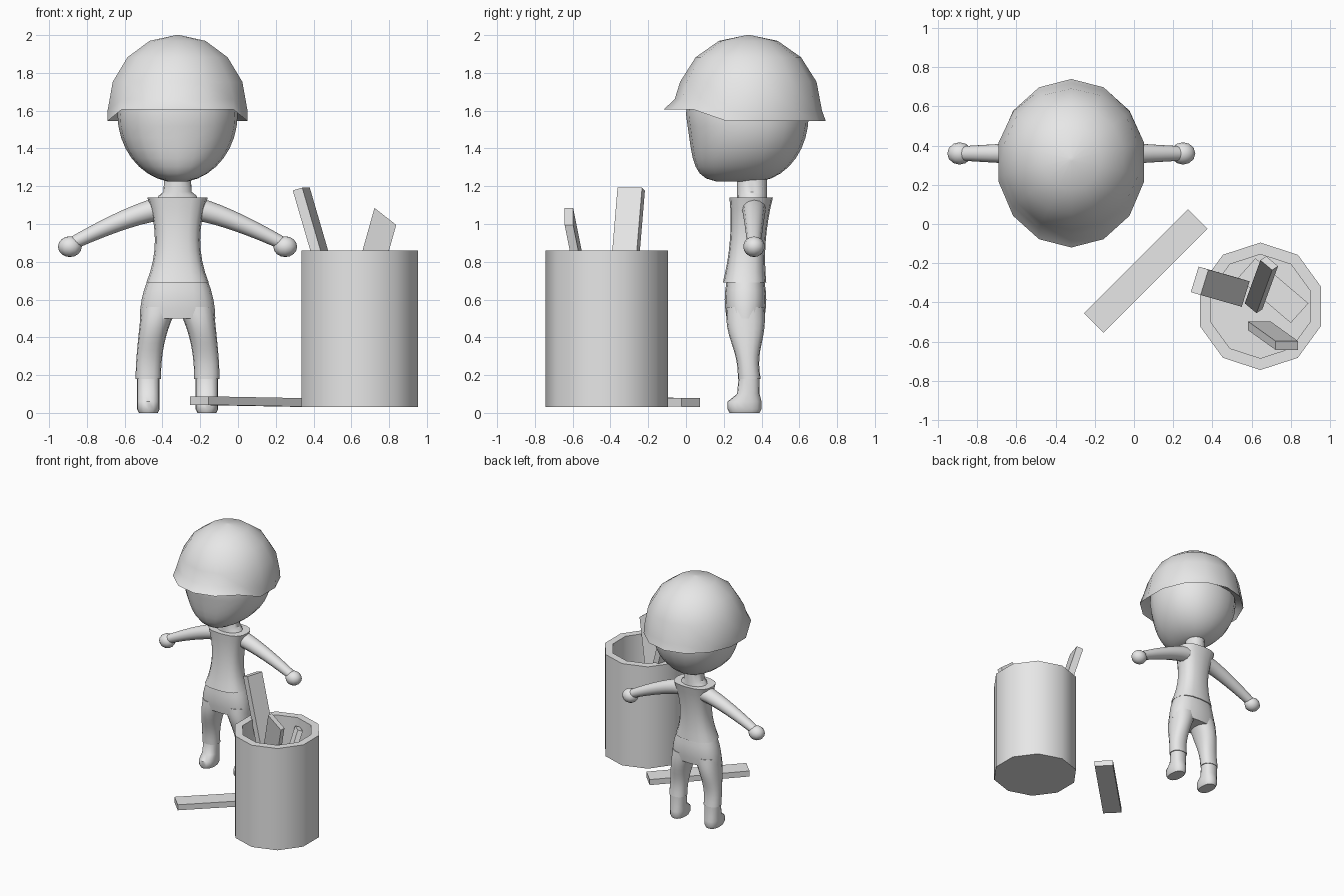
import bpy, bmesh
from math import sin, cos, pi, radians, copysign
from mathutils import Vector, Matrix

cube = bpy.data.objects.get("Cube")
if cube:
    bpy.data.objects.remove(cube, do_unlink=True)

grey = bpy.data.materials.new("plain grey")
grey.use_nodes = True
grey.diffuse_color = (.8, .8, .8, 1)
grey.node_tree.nodes["Principled BSDF"].inputs["Base Color"].default_value = grey.diffuse_color

CENTRE = -.32  # centre line of the figure


def finish(name, bm, smooth=True):
    """Turn the bmesh into a named object with the shared material."""
    bmesh.ops.recalc_face_normals(bm, faces=bm.faces)
    mesh = bpy.data.meshes.new(name)
    bm.to_mesh(mesh)
    bm.free()
    mesh.materials.append(grey)
    obj = bpy.data.objects.new(name, mesh)
    bpy.context.collection.objects.link(obj)
    if smooth:
        bpy.ops.object.select_all(action='DESELECT')
        obj.select_set(True)
        bpy.context.view_layer.objects.active = obj
        bpy.ops.object.shade_smooth_by_angle(angle=radians(45))
    return obj


def steps(count):
    """Evenly spaced parameters from zero to one."""
    return [i / count for i in range(count + 1)]


def loft(name, sections, sides=16, power=2.0, follow=False):
    """Skin superellipse rings (x, y, z, radius x, radius y), capped at both ends."""
    bm = bmesh.new()
    centres = [Vector(section[:3]) for section in sections]
    last = len(centres) - 1
    rings = []
    for i, (centre, section) in enumerate(zip(centres, sections)):
        radius_x, radius_y = section[3:]
        y_axis = Vector((0, 1, 0))
        x_axis = Vector((1, 0, 0))
        if follow:
            tangent = centres[min(i + 1, last)] - centres[max(i - 1, 0)]
            x_axis = y_axis.cross(tangent).normalized()
        ring = []
        for k in range(sides):
            angle = 2 * pi * k / sides
            u, v = (copysign(abs(t) ** (2 / power), t) for t in (sin(angle), cos(angle)))
            ring.append(bm.verts.new(centre + x_axis * radius_x * u + y_axis * radius_y * v))
        rings.append(ring)
    for lower, upper in zip(rings, rings[1:]):
        for k in range(sides):
            after = (k + 1) % sides
            bm.faces.new((lower[k], lower[after], upper[after], upper[k]))
    bm.faces.new(rings[0])
    bm.faces.new(rings[-1])
    return finish(name, bm)


def ball(name, centre, radii):
    bm = bmesh.new()
    bmesh.ops.create_uvsphere(bm, u_segments=12, v_segments=8, radius=1)
    bm.transform(Matrix.Translation(centre) @ Matrix.Diagonal(radii).to_4x4())
    return finish(name, bm)


def plank(name, centre, along, across, thick):
    """Box spanned by three edge vectors."""
    bm = bmesh.new()
    bmesh.ops.create_cube(bm, size=1)
    axes = Matrix((along, across, thick)).transposed().to_4x4()
    bm.transform(Matrix.Translation(centre) @ axes)
    return finish(name, bm, smooth=False)


def head_ring(angle):
    """Round back and sides, with a flatter face running down to a firm jaw."""
    t = sin(angle)
    face = .33 * (1 - max(t, 0) ** 6) ** (1 / 6) if t > 0 else .33 * cos(angle)
    front = .33 - face + .05 * max(t, 0)
    back = .33 + .32 * cos(angle) ** .9
    return (CENTRE, (front + back) / 2, 1.58 - .36 * t, .318 * cos(angle), (back - front) / 2)


# Head, from the crown down to the jaw
loft("head", [head_ring(radians(a)) for a in range(-60, 81, 10)], sides=20, power=2.2)

# Helmet: inner lip, flared brim, then a dome
dome = [(CENTRE, .33, 1.6 + .4 * sin(a), .37 * cos(a) + .01, .38 * cos(a) + .01)
        for a in (pi / 2 * t for t in steps(4))]
lip = (CENTRE, .33, 1.6, .33, .33)
brim = (CENTRE, .31, 1.545, .38, .43)
helmet = loft("helmet", [lip, brim] + dome, sides=14)

# Raise the brim above the face
for vert in helmet.data.vertices:
    if vert.co.z < 1.61:
        vert.co.z += .06 * max(0, min(1, (.2 - vert.co.y) / .1))

# Neck, spreading at its base
loft("neck", [(CENTRE, .35, z, r, .08) for z, r in ((1.1, .12), (1.15, .1), (1.17, .075), (1.25, .07))])


def shirt_ring(t):
    """Narrow waist between a wider hem and chest."""
    curve = (t - .5) ** 2
    return (CENTRE, .31 + .035 * t, .69 + .45 * t, .12 + .18 * curve - .02 * t * curve,
            .095 + .08 * curve)


loft("shirt", [shirt_ring(t) for t in steps(8)], power=2.6)

# Seat of the trousers
loft("trouser_seat", [(CENTRE, .315, .5 + .2 * t, .2 - .04 * t ** 2, .1 + .01 * sin(pi * t))
                      for t in steps(4)], power=2.5)

for side, s in (("left", 1), ("right", -1)):
    # Trouser leg, slim at the knee and merging into the seat
    leg = [(CENTRE + s * (.155 - .06 * t ** 2),
            .335 - .02 * sin(pi / 2 * t),
            .18 + .38 * t,
            .067 + .03 * t ** 3,
            .06 + .04 * t - .01 * sin(2 * pi * t)) for t in steps(10)]
    loft(side + "_trouser_leg", leg, power=2.3)

    # Shoe with a rounded toe
    shoe = [(CENTRE + s * .155, y, z, rx, ry) for z, y, rx, ry in (
        (0, .31, .05, .08), (.02, .31, .06, .09), (.06, .31, .06, .09),
        (.1, .33, .06, .06), (.2, .335, .06, .055))]
    loft(side + "_shoe", shoe, power=2.4)

    # Arm drooping outwards to a rounded hand
    arm = [(CENTRE + s * (.09 + .5 * t), .36, 1.08 - .2 * t ** 1.3,
            .062 - .03 * t, .065 - .03 * t) for t in steps(8)]
    loft(side + "_arm", arm, sides=12, follow=True)
    ball(side + "_hand", (CENTRE + s * .57, .36, .88), (.063, .057, .055))

# Ten-sided barrel, hollowed from the top
bm = bmesh.new()
bmesh.ops.create_cone(bm, cap_ends=True, segments=10, radius1=.325, radius2=.325, depth=.83)
bm.transform(Matrix.Translation((.645, -.42, .445)))
top = max(bm.faces, key=lambda face: face.calc_center_median().z)
bmesh.ops.inset_region(bm, faces=[top], thickness=.06)
well = bmesh.ops.extrude_discrete_faces(bm, faces=[top])["faces"][0]
bmesh.ops.translate(bm, verts=well.verts, vec=(0, 0, -.8))
finish("barrel", bm)

# Planks: one on the ground, four in the barrel
plank("ground_plank", (.06, -.24, .06), (.53, .53, -.01), (-.1, .1, 0), (0, 0, .045))
up = Vector((-.21, .06, .72))
plank("tall_plank", Vector((.335, -.29, 1.185)) - up / 2, up, (.04, .13, 0), (.05, -.015, .015))
up = Vector((.14, -.1, .5))
plank("cut_plank", Vector((.78, -.62, 1.04)) - up / 2, up, (.115, 0, -.09), (0, .045, 0))
plank("leaning_plank", (.65, -.31, .5), (.08, .22, .6), (.06, -.05, 0), (.03, .02, -.01))
plank("sunken_plank", (.71, -.34, .08), (.27, -.23, 0), (.09, .1, 0), (0, 0, .045))
